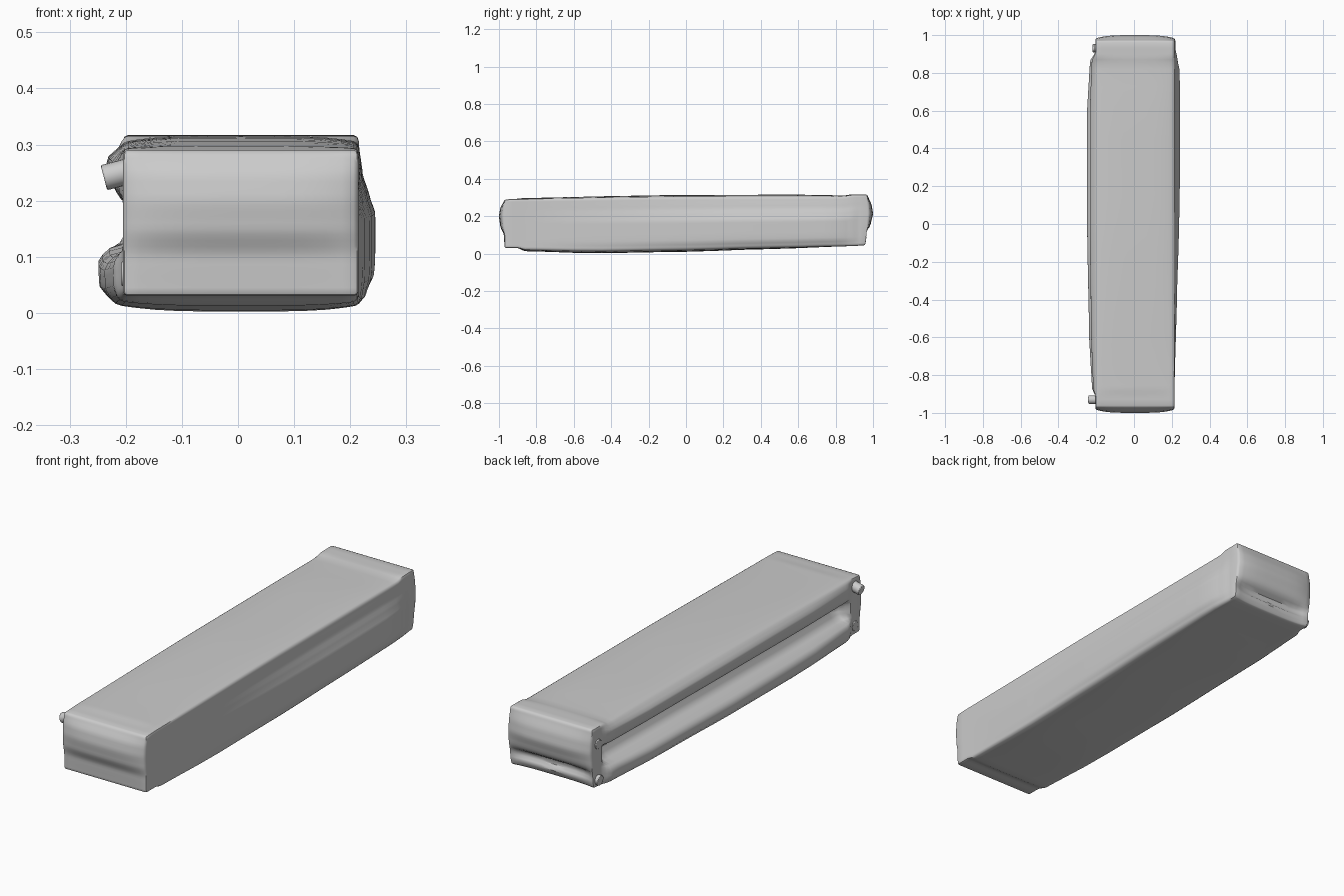
import bpy, bmesh
from mathutils import Vector

if "Cube" in bpy.data.objects:
    bpy.data.objects.remove(bpy.data.objects["Cube"])


def curve(t, pts):
    """Smooth-stepped interpolation through (position, value) pairs."""
    if t <= pts[0][0]:
        return pts[0][1]
    for (a, va), (b, vb) in zip(pts, pts[1:]):
        if t <= b:
            k = (t - a) / (b - a)
            k = 0.5 * k + 0.5 * k * k * (3 - 2 * k)
            return va + (vb - va) * k
    return pts[-1][1]


# Shape curves along the length (y) and over the height (z)
TOP_EDGE = [(-.97, .29), (-.9, .293), (0, .303), (.85, .305), (.89, .316), (.97, .317)]
TOP_CROWN = [(-.91, 0), (-.87, .004), (-.4, .009), (0, .011), (.6, .011), (.86, .006), (.89, 0)]
LOW_EDGE = [(-.9, .03), (-.86, .021), (-.5, .014), (.0, .02), (.4, .03), (.88, .04), (.97, .045)]
LOW_CROWN = [(-.9, 0), (-.86, .008), (-.5, .012), (0, .01), (.5, .006), (.88, 0)]
RIGHT_LEN = [(-.85, 0), (-.4, .012), (0, .024), (.35, .03), (.8, .028), (.88, .014), (.93, .004)]
RIGHT_Z = [(.02, .1), (.04, .5), (.07, .95), (.1, 1), (.17, 1), (.2, .65), (.235, .25), (.29, 0)]
LEFT_LEN = [(-.91, 0), (-.87, .4), (-.6, .75), (0, 1), (.6, 1), (.86, .65), (.91, 0)]
LEFT_Z = [(.02, 0), (.035, .025), (.055, .042), (.085, .044), (.105, .032), (.12, 0),
          (.19, 0), (.205, .01), (.225, .02), (.26, .03), (.29, 0)]
GROOVE_LEN = [(-.9, 0), (-.86, 1), (.86, 1), (.9, 0)]
GROOVE_Z = [(.105, 0), (.13, .04), (.16, .055), (.185, .045), (.205, 0)]
FRONT_Z = [(.03, 0), (.1, .004), (.15, .024), (.2, .03), (.24, .024), (.29, 0)]
BACK_Z = [(.03, -.025), (.06, -.012), (.1, 0), (.14, .018), (.19, .03), (.23, .024), (.29, 0)]
BACK_DENT_Z = [(.06, 0), (.08, .022), (.095, .025), (.115, 0)]


def shape(p):
    x, y, z = p
    u = (x - .005) / .21
    crown = 1 - u ** 4
    # height
    h = (z - .03) / .26
    top = curve(y, TOP_EDGE) + curve(y, TOP_CROWN) * crown
    low = curve(y, LOW_EDGE) - curve(y, LOW_CROWN) * crown
    nz = low + (top - low) * h
    # bulging sides and the long groove
    nx = x
    if u > 0:
        nx += curve(y, RIGHT_LEN) * curve(z, RIGHT_Z) * u ** 6
    else:
        nx -= (curve(y, LEFT_LEN) * curve(z, LEFT_Z)
               - curve(y, GROOVE_LEN) * curve(z, GROOVE_Z)) * u ** 6
    # bulging ends
    w = min(1, max(0, (abs(y) - .93) / .04)) * (1 - .6 * u ** 4)
    if y < 0:
        ny = y - w * curve(z, FRONT_Z)
    else:
        ny = y + w * (curve(z, BACK_Z) - curve(z, BACK_DENT_Z) * (1 - u ** 8))
    return Vector((nx, ny, nz))


# Main body: bevelled box, sliced into a grid, then shaped
bm = bmesh.new()
bmesh.ops.create_cube(bm, size=1)
for v in bm.verts:
    v.co = Vector((.005 + v.co.x * .42, v.co.y * 1.94, .16 + v.co.z * .26))
bmesh.ops.bevel(bm, geom=bm.edges[:], offset=.009, segments=2, profile=.5, affect='EDGES')
cuts = {
    0: [.005 + s * k for k in (.06, .11, .15, .18) for s in (-1, 1)] + [.005],
    1: [s * k for k in (.15, .3, .45, .6, .73, .82, .855, .87, .885, .9, .915, .93) for s in (-1, 1)] + [0],
    2: [.045 + i * .0105 for i in range(23)],
}
for axis, places in cuts.items():
    for c in places:
        n = Vector((0, 0, 0))
        n[axis] = 1
        bmesh.ops.bisect_plane(bm, geom=bm.verts[:] + bm.edges[:] + bm.faces[:],
                               plane_co=n * c, plane_no=n, dist=1e-5)
for v in bm.verts:
    v.co = shape(v.co)
bmesh.ops.recalc_face_normals(bm, faces=bm.faces[:])
mesh = bpy.data.meshes.new("padded_body")
bm.to_mesh(mesh)
bm.free()
body = bpy.data.objects.new("padded_body", mesh)
bpy.context.collection.objects.link(body)


def peg(name, start, end, radius):
    """Short pin with a softened rim, running from start to end."""
    a, b = Vector(start), Vector(end)
    bpy.ops.mesh.primitive_cylinder_add(vertices=20, radius=radius, depth=(b - a).length,
                                        location=(a + b) / 2)
    ob = bpy.context.object
    ob.name = name
    ob.rotation_euler = (b - a).to_track_quat('Z', 'Y').to_euler()
    mod = ob.modifiers.new("rim", 'BEVEL')
    mod.width, mod.segments, mod.limit_method = .003, 2, 'ANGLE'
    return ob


# Pins on the left side of both ends
parts = [
    body,
    peg("front_upper_pin", (-.185, -.93, .255), (-.239, -.93, .241), .023),
    peg("front_lower_pin", (-.18, -.93, .07), (-.208, -.93, .07), .022),
    peg("back_upper_pin", (-.18, .93, .24), (-.209, .93, .238), .022),
    peg("back_lower_pin", (-.18, .93, .078), (-.218, .93, .074), .023),
]
for ob in parts:
    bpy.ops.object.select_all(action='DESELECT')
    ob.select_set(True)
    bpy.context.view_layer.objects.active = ob
    bpy.ops.object.shade_smooth_by_angle(angle=.7)
